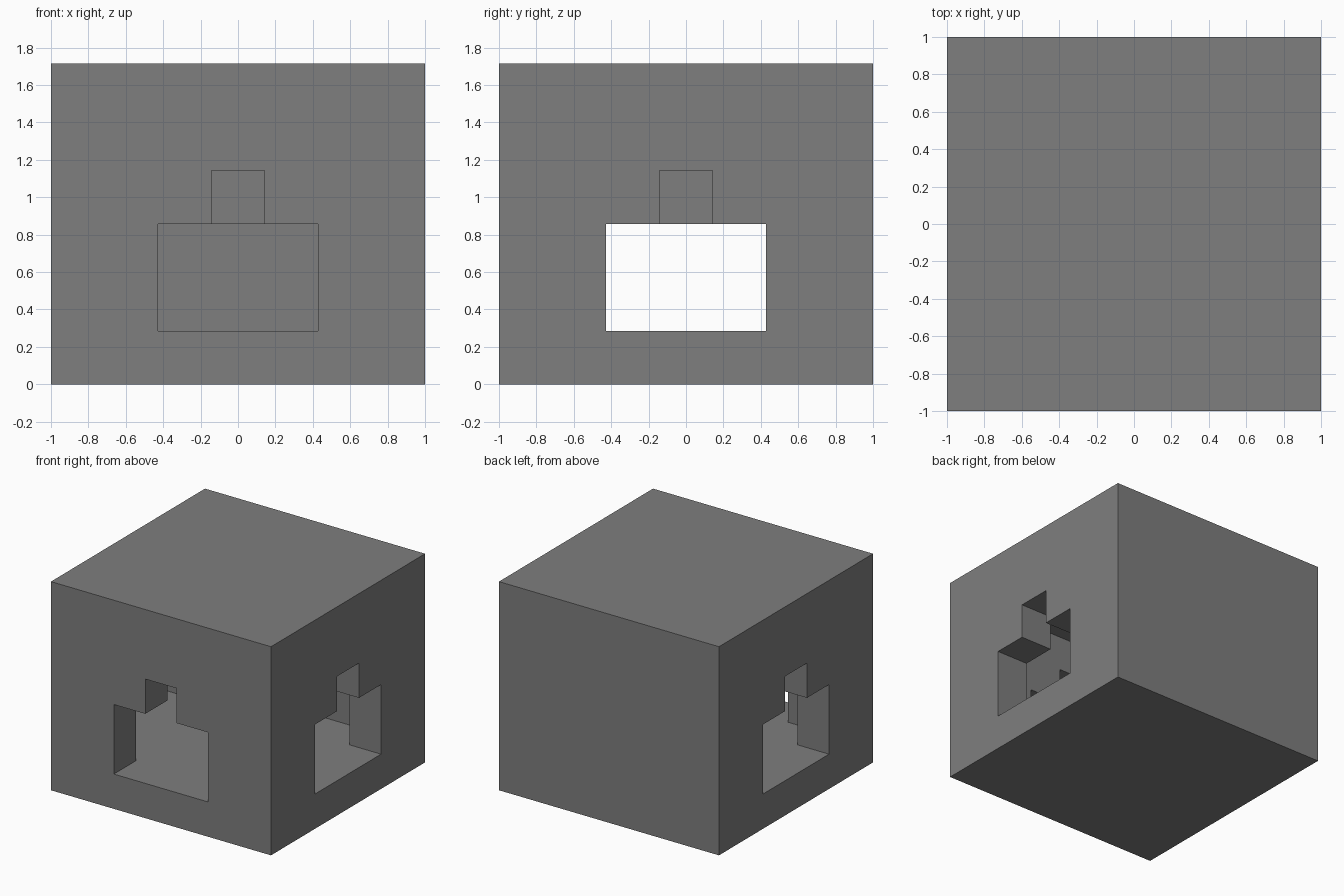
import bpy
import bmesh
from mathutils import Matrix, Vector

U = 2 / 7  # one building block

if "Cube" in bpy.data.objects:
    bpy.data.objects.remove(bpy.data.objects["Cube"], do_unlink=True)

stone = bpy.data.materials.new("stone_grey")
stone.use_nodes = True
grey = (0.21, 0.21, 0.21, 1)
stone.diffuse_color = grey
stone.node_tree.nodes["Principled BSDF"].inputs["Base Color"].default_value = grey


def make_object(name, bm):
    bmesh.ops.recalc_face_normals(bm, faces=bm.faces)
    mesh = bpy.data.meshes.new(name)
    bm.to_mesh(mesh)
    bm.free()
    mesh.materials.append(stone)
    obj = bpy.data.objects.new(name, mesh)
    bpy.context.collection.objects.link(obj)
    return obj


def box(name, width, z0, z1):
    bm = bmesh.new()
    bmesh.ops.create_cube(bm, size=1)
    bmesh.ops.scale(bm, vec=(width, width, z1 - z0), verts=bm.verts)
    bmesh.ops.translate(bm, vec=(0, 0, (z0 + z1) / 2), verts=bm.verts)
    return make_object(name, bm)


def doorway(name, start, end, turn):
    """Stepped doorway outline, extruded along y and turned about z."""
    half = [(1.5, 1), (1.5, 3), (0.5, 3), (0.5, 4)]
    outline = half + [(-x, z) for x, z in reversed(half)]
    bm = bmesh.new()
    face = bm.faces.new([bm.verts.new((x * U, start, z * U)) for x, z in outline])
    new = bmesh.ops.extrude_face_region(bm, geom=[face])["geom"]
    moved = [v for v in new if isinstance(v, bmesh.types.BMVert)]
    bmesh.ops.translate(bm, vec=Vector((0, end - start, 0)), verts=moved)
    bmesh.ops.rotate(bm, matrix=Matrix.Rotation(turn, 3, "Z"), verts=bm.verts)
    return make_object(name, bm)


# Block-built house with a hollow room and doorways on the front and both sides
house = box("house_walls", 7 * U, 0, 6 * U)
cutters = [
    box("room_cutter", 5 * U, U, 5 * U),
    doorway("side_doorways_cutter", -1.2, 1.2, 1.5707963),
    doorway("front_doorway_cutter", -1.2, 0, 0),
]
bpy.context.view_layer.objects.active = house
for cutter in cutters:
    cutter.hide_render = True
    mod = house.modifiers.new(cutter.name, "BOOLEAN")
    mod.operation = "DIFFERENCE"
    mod.solver = "EXACT"
    mod.object = cutter
    bpy.ops.object.modifier_apply(modifier=mod.name)
    bpy.data.objects.remove(cutter, do_unlink=True)

# Block hanging from the middle of the ceiling
box("hanging_block", U, 3 * U, 5 * U)
